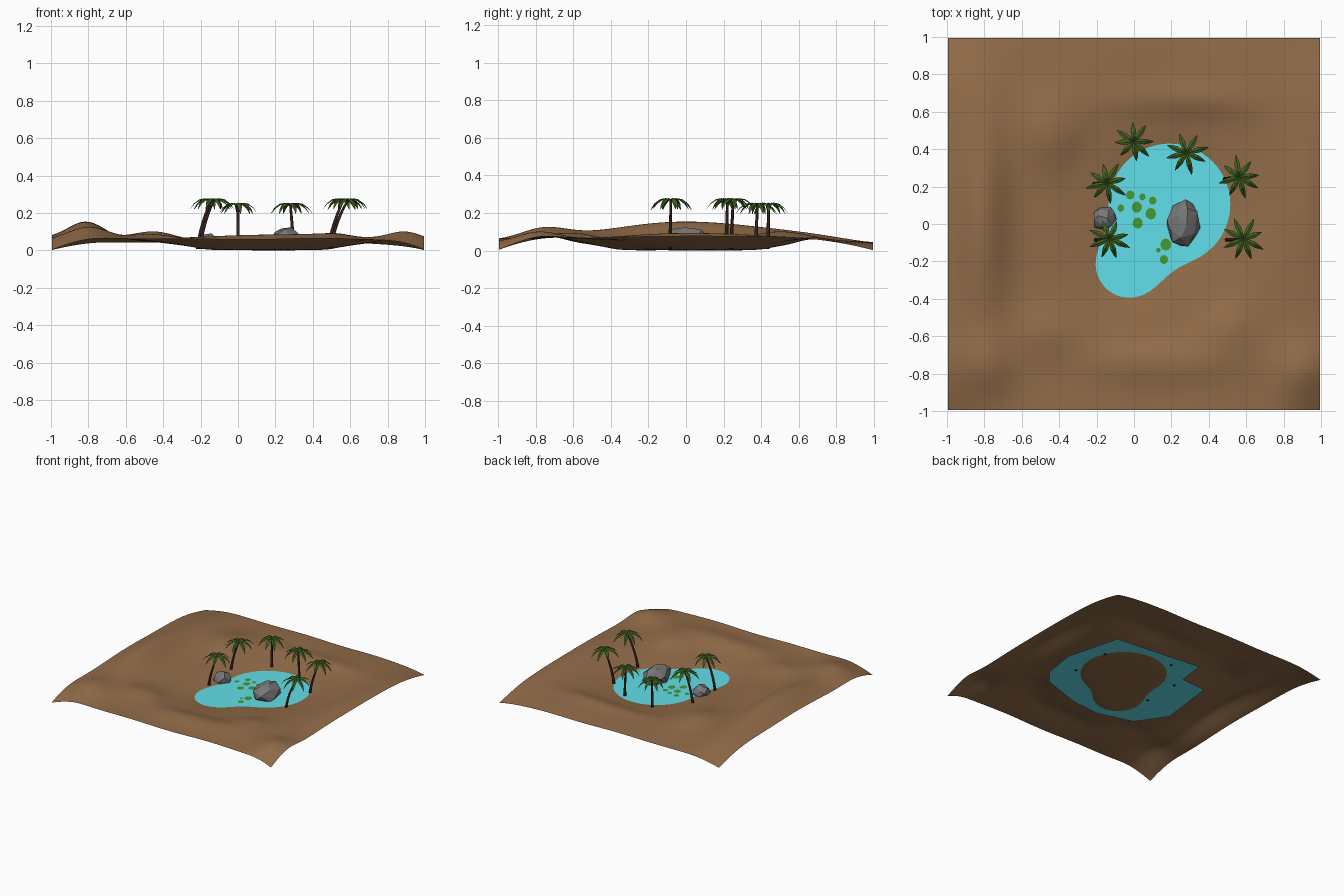
import bpy, bmesh, math, random
from mathutils import Vector

if "Cube" in bpy.data.objects:
    bpy.data.objects.remove(bpy.data.objects["Cube"])

random.seed(4)
WATER = 0.011


def material(name, rgb):
    m = bpy.data.materials.new(name)
    m.diffuse_color = (*rgb, 1)
    m.use_nodes = True
    m.node_tree.nodes["Principled BSDF"].inputs["Base Color"].default_value = m.diffuse_color
    return m


SAND = material("sand", (0.29, 0.15, 0.066))
BLUE = material("water", (0.12, 0.74, 0.82))
PAD = material("pad_green", (0.06, 0.32, 0.03))
LEAF = material("leaf_green", (0.05, 0.12, 0.014))
BARK = material("bark", (0.04, 0.017, 0.011))
STONE = material("stone", (0.19, 0.19, 0.195))


def finish(bm, name, mat, smooth=False):
    me = bpy.data.meshes.new(name)
    bm.to_mesh(me)
    bm.free()
    ob = bpy.data.objects.new(name, me)
    bpy.context.collection.objects.link(ob)
    me.materials.append(mat)
    for p in me.polygons:
        p.use_smooth = smooth
    return ob


# Sand: basin blended from two circles, with dunes around it
DUNES = [  # x, y, spread x, spread y, height
    (-0.81, 0.02, 0.14, 0.58, 0.095),
    (-0.80, -0.76, 0.16, 0.17, 0.05),
    (-0.45, 0.50, 0.16, 0.20, 0.045),
    (-0.45, -0.58, 0.18, 0.14, 0.035),
    (0.90, -0.80, 0.13, 0.16, 0.05),
    (0.25, 0.65, 0.36, 0.10, 0.03),
    (0.15, -0.74, 0.45, 0.12, 0.032),
    (0.50, -0.56, 0.15, 0.15, 0.035),
    (0.90, 0.05, 0.12, 0.45, 0.04),
]


def shore_distance(x, y):
    a = math.hypot(x - 0.19, y - 0.105) - 0.325
    b = math.hypot(x + 0.025, y + 0.215) - 0.18
    k = 0.18
    h = max(k - abs(a - b), 0) / k
    return min(a, b) - h * h * k / 4


def height(x, y):
    d = shore_distance(x, y)
    if d < 0:
        return WATER - 0.010 * (1 - math.exp(d / 0.05))
    z = WATER + 0.056 * (1 - math.exp(-d / 0.27))
    near = min(d / 0.3, 1)
    for cx, cy, sx, sy, amp in DUNES:
        z += near * amp * math.exp(-((x - cx) / sx) ** 2 - ((y - cy) / sy) ** 2)
    z += near * 0.004 * math.sin(7 * x + 2 * y) * math.cos(6 * y - 3 * x)
    if y > 0.6:  # sand falls away toward the back edge
        z -= 0.02 * ((y - 0.6) / 0.4) ** 2
    return max(z, 0.011) * (1 - (x * y) ** 6)


bm = bmesh.new()
bmesh.ops.create_grid(bm, x_segments=90, y_segments=90, size=0.995)
for v in bm.verts:
    v.co.z = height(v.co.x, v.co.y)
finish(bm, "sand_dunes", SAND, True)


# Water: flat polygon reaching under the sand
def flat_polygon(name, pts, z, mat):
    bm = bmesh.new()
    f = bm.faces.new([bm.verts.new((x, y, z)) for x, y in pts])
    f.normal_update()
    if f.normal.z < 0:
        f.normal_flip()
    bmesh.ops.triangulate(bm, faces=[f])
    return finish(bm, name, mat)


flat_polygon("water", [(0.56, 0.475), (-0.18, 0.55), (-0.21, 0.325), (-0.43, 0.31),
                       (-0.49, -0.17), (-0.33, -0.40), (-0.05, -0.48), (0.2, -0.46),
                       (0.54, -0.35), (0.635, -0.23), (0.675, 0.04)], WATER, BLUE)

# Lily pads
PADS = [(-0.02, 0.155, 0.022), (0.045, 0.145, 0.017), (0.10, 0.125, 0.02),
        (-0.07, 0.085, 0.018), (0.015, 0.09, 0.027), (0.09, 0.055, 0.028),
        (0.02, 0.005, 0.027), (0.17, -0.11, 0.029), (0.13, -0.14, 0.012), (0.16, -0.19, 0.022)]
for i, (px, py, r) in enumerate(PADS):
    ring = [(px + r * math.cos(a * math.tau / 12), py + r * 1.1 * math.sin(a * math.tau / 12))
            for a in range(12)]
    flat_polygon(f"lily_pad_{i + 1}", ring, WATER + 0.003, PAD)


# Rocks: faceted hulls of jittered points
def rock(name, centre, radii, n, floor):
    bm = bmesh.new()
    for i in range(n):
        t = 1 - 2 * (i + 0.5) / n
        a = i * 2.39996 + random.uniform(-0.3, 0.3)
        s = math.sqrt(1 - t * t)
        k = random.uniform(0.9, 1.06)
        p = [c + k * r * q for c, r, q in zip(centre, radii, (s * math.cos(a), s * math.sin(a), t))]
        p[2] = max(p[2], floor)
        bm.verts.new(p)
    bmesh.ops.convex_hull(bm, input=bm.verts)
    loose = [v for v in bm.verts if not v.link_faces]
    bmesh.ops.delete(bm, geom=loose, context='VERTS')
    bmesh.ops.recalc_face_normals(bm, faces=bm.faces)
    finish(bm, name, STONE)


rock("large_rock", (0.26, 0.0, 0.04), (0.095, 0.13, 0.095), 26, 0.006)
rock("small_rock", (-0.16, 0.03, 0.035), (0.066, 0.068, 0.062), 22, 0.014)


# Palms: tapered bent trunk and a ring of drooping folded fronds
def palm(i, base, top, spin):
    base, top = Vector(base), Vector(top)
    sides, steps = 8, 7
    bm = bmesh.new()
    rings = []
    for s in range(steps + 1):
        t = s / steps
        c = base.lerp(top, t)
        c.x += (top.x - base.x) * 0.6 * (t * t - t)
        r = 0.0105 - 0.004 * t
        rings.append([bm.verts.new((c.x + r * math.cos(k * math.tau / sides),
                                    c.y + r * math.sin(k * math.tau / sides), c.z))
                      for k in range(sides)])
    for lo, hi in zip(rings, rings[1:]):
        for k in range(sides):
            n = (k + 1) % sides
            bm.faces.new((lo[k], lo[n], hi[n], hi[k]))
    bm.faces.new(rings[-1])
    bm.faces.new(rings[0][::-1])
    finish(bm, f"palm_trunk_{i}", BARK, True)

    bm = bmesh.new()
    # distance along frond, rise, half width
    profile = [(0.0, 0.0, 0.004), (0.03, 0.013, 0.012), (0.06, 0.008, 0.015),
               (0.09, -0.014, 0.009), (0.112, -0.046, 0.001)]
    for k in range(8):
        a = spin + k * math.tau / 8 + random.uniform(-0.1, 0.1)
        size = random.uniform(0.9, 1.1)
        out = Vector((math.cos(a), math.sin(a), 0))
        side = Vector((-out.y, out.x, 0))
        rows = []
        for d, z, w in profile:
            mid = top + out * d * size + Vector((0, 0, z))
            drop = Vector((0, 0, -0.4 * w))
            rows.append([bm.verts.new(p) for p in (mid - side * w + drop, mid, mid + side * w + drop)])
        for p, q in zip(rows, rows[1:]):
            for j in (0, 1):
                bm.faces.new((p[j], q[j], q[j + 1], p[j + 1]))
    finish(bm, f"palm_fronds_{i}", LEAF)


PALMS = [  # base, top, frond rotation
    ((0.0, 0.435, 0.008), (0.0, 0.44, 0.242), 0.1),
    ((0.295, 0.37, 0.008), (0.28, 0.38, 0.242), 0.3),
    ((0.485, 0.24, 0.008), (0.562, 0.25, 0.266), 0.2),
    ((0.495, -0.085, 0.008), (0.585, -0.08, 0.266), 0.35),
    ((-0.215, 0.215, 0.008), (-0.145, 0.22, 0.266), 0.15),
    ((-0.205, -0.085, 0.008), (-0.13, -0.08, 0.266), 0.3),
]
for i, (b, t, spin) in enumerate(PALMS, 1):
    palm(i, b, t, spin)
